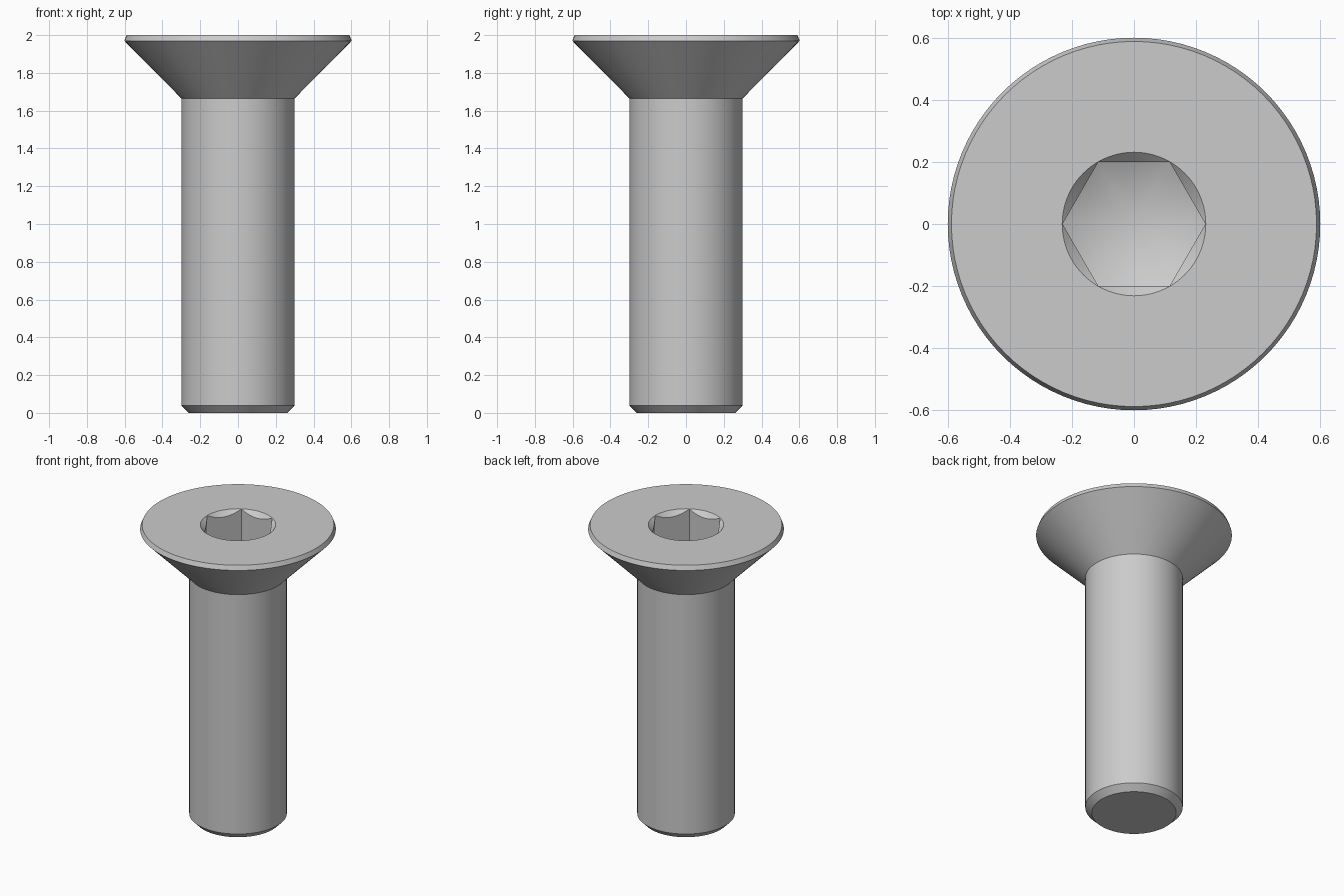
import bpy, bmesh, math

if "Cube" in bpy.data.objects:
    bpy.data.objects.remove(bpy.data.objects["Cube"])

SEG = 96


def revolve(name, profile):
    """Closed solid from an (r, z) profile that starts and ends on the axis."""
    bm = bmesh.new()
    rings = []
    for r, z in profile:
        if r == 0:
            rings.append([bm.verts.new((0, 0, z))] * SEG)
        else:
            rings.append([bm.verts.new((r * math.cos(2 * math.pi * i / SEG),
                                        r * math.sin(2 * math.pi * i / SEG), z))
                          for i in range(SEG)])
    for a, b in zip(rings, rings[1:]):
        for i in range(SEG):
            j = (i + 1) % SEG
            bm.faces.new(dict.fromkeys((a[i], a[j], b[j], b[i])))
    return finish(name, bm)


def finish(name, bm):
    bmesh.ops.recalc_face_normals(bm, faces=bm.faces)
    mesh = bpy.data.meshes.new(name)
    bm.to_mesh(mesh)
    bm.free()
    obj = bpy.data.objects.new(name, mesh)
    bpy.context.collection.objects.link(obj)
    return obj


def boolean(obj, tool, operation):
    """Apply a boolean and remove its helper."""
    tool.hide_render = True
    mod = obj.modifiers.new("cut", 'BOOLEAN')
    mod.operation = operation
    mod.solver = 'EXACT'
    mod.object = tool
    bpy.ops.object.select_all(action='DESELECT')
    bpy.context.view_layer.objects.active = obj
    obj.select_set(True)
    bpy.ops.object.modifier_apply(modifier=mod.name)
    bpy.data.objects.remove(tool)


# Screw body: chamfered shank, countersunk head, 45 degree socket lead-in
screw = revolve("countersunk_screw", [
    (0, 0), (0.26, 0), (0.30, 0.04), (0.30, 1.665),
    (0.602, 1.97), (0.59, 2.0), (0.232, 2.0), (0, 1.768)])

# Hexagonal socket core, 0.4 across flats, with corners on the x axis
bm = bmesh.new()
radius = 0.2 / math.cos(math.pi / 6)
hexagon = [bm.verts.new((radius * math.cos(k * math.pi / 3),
                         radius * math.sin(k * math.pi / 3), 1.5)) for k in range(6)]
base = bm.faces.new(hexagon)
top = bmesh.ops.extrude_face_region(bm, geom=[base])
for v in top["geom"]:
    if isinstance(v, bmesh.types.BMVert):
        v.co.z = 2.1
socket = finish("socket_cutter", bm)

# Drill-point cone at the bottom of the socket
drill = revolve("drill_cutter", [(0, 1.64), (0.30, 1.785), (0.30, 2.2), (0, 2.2)])
boolean(socket, drill, 'INTERSECT')
boolean(screw, socket, 'DIFFERENCE')

bpy.ops.object.select_all(action='DESELECT')
screw.select_set(True)
bpy.context.view_layer.objects.active = screw
bpy.ops.object.shade_smooth_by_angle(angle=math.radians(15))
